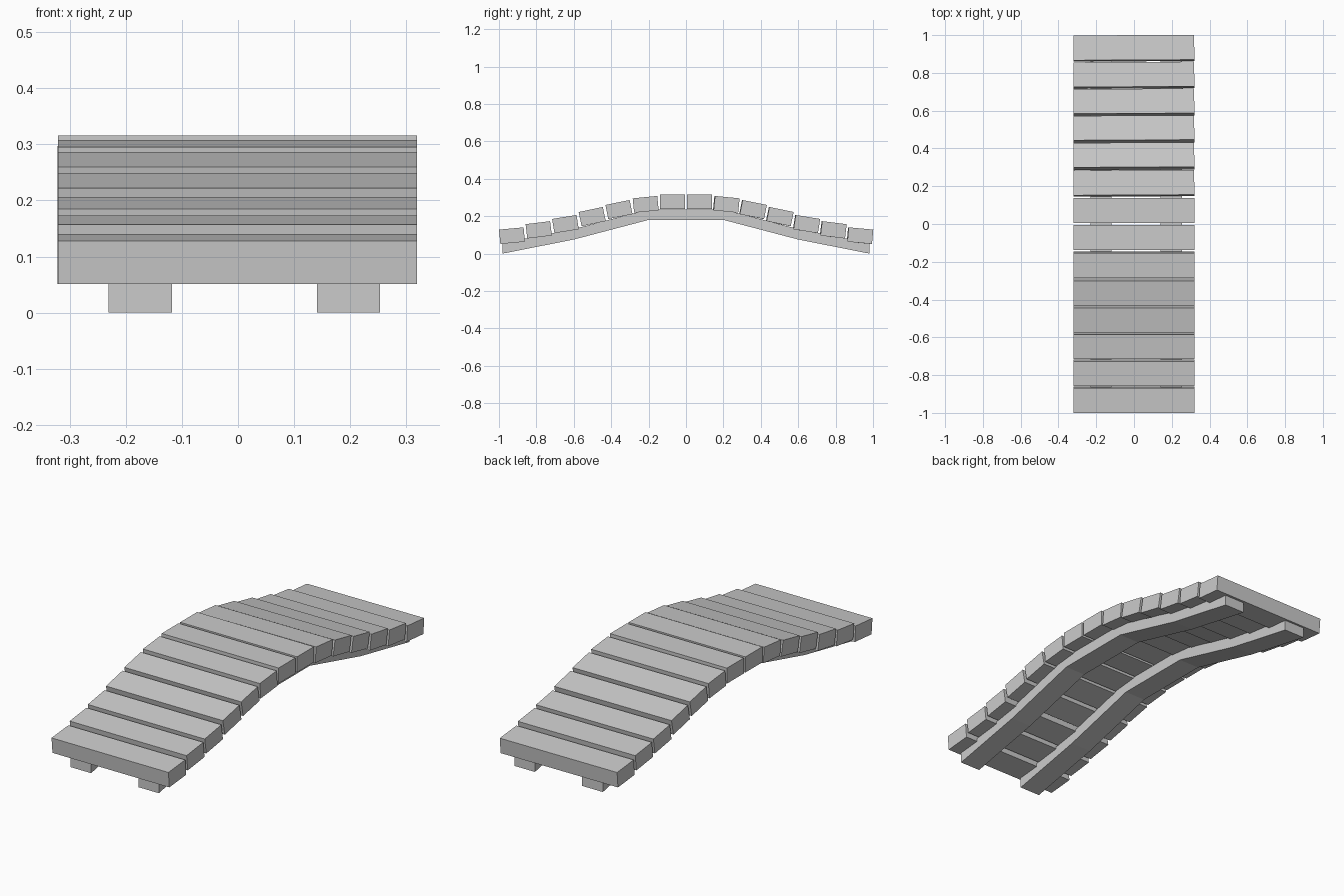
import bpy, bmesh, math
from mathutils import Matrix, Vector

if "Cube" in bpy.data.objects:
    bpy.data.objects.remove(bpy.data.objects["Cube"])


def make_object(name, bm):
    bmesh.ops.recalc_face_normals(bm, faces=bm.faces)
    mesh = bpy.data.meshes.new(name)
    bm.to_mesh(mesh)
    bm.free()
    obj = bpy.data.objects.new(name, mesh)
    bpy.context.collection.objects.link(obj)
    return obj


def plank(name, y, z, tilt, yaw):
    bm = bmesh.new()
    bmesh.ops.create_cube(bm, size=1, matrix=Matrix.Diagonal((0.64, 0.132, 0.077, 1)))
    obj = make_object(name, bm)
    obj.location = (-0.001, y, z)
    obj.rotation_euler = (tilt, 0, yaw)


# Deck planks: (outer top edge height, inner top edge height), crown to end
tops = [(0.316, 0.316), (0.295, 0.308), (0.260, 0.286), (0.222, 0.249),
        (0.185, 0.206), (0.157, 0.173), (0.128, 0.140)]
for i, (outer, inner) in enumerate(tops):
    tilt = math.asin((inner - outer) / 0.132)
    y = 0.0725 + 0.143 * i
    z = (outer + inner) / 2 - 0.0385 * math.cos(tilt)
    plank(f"front_plank_{i + 1}", -y, z, tilt, 0)
    plank(f"back_plank_{i + 1}", y, z, -tilt, math.radians(0.3) if i else 0)

# Bent support beams under the deck
half = [(0.2, 0.18), (0.6, 0.075), (0.98, 0.0)]
path = [(-y, z) for y, z in reversed(half)] + half
for name, x0, x1 in (("left_beam", -0.231, -0.118), ("right_beam", 0.141, 0.253)):
    bm = bmesh.new()
    rings = [[bm.verts.new((x, y, z + dz)) for x, dz in
              ((x0, 0), (x1, 0), (x1, 0.056), (x0, 0.056))] for y, z in path]
    for a, b in zip(rings, rings[1:]):
        for k in range(4):
            n = (k + 1) % 4
            bm.faces.new((a[k], a[n], b[n], b[k]))
    bm.faces.new(rings[0])
    bm.faces.new(rings[-1])
    make_object(name, bm)
